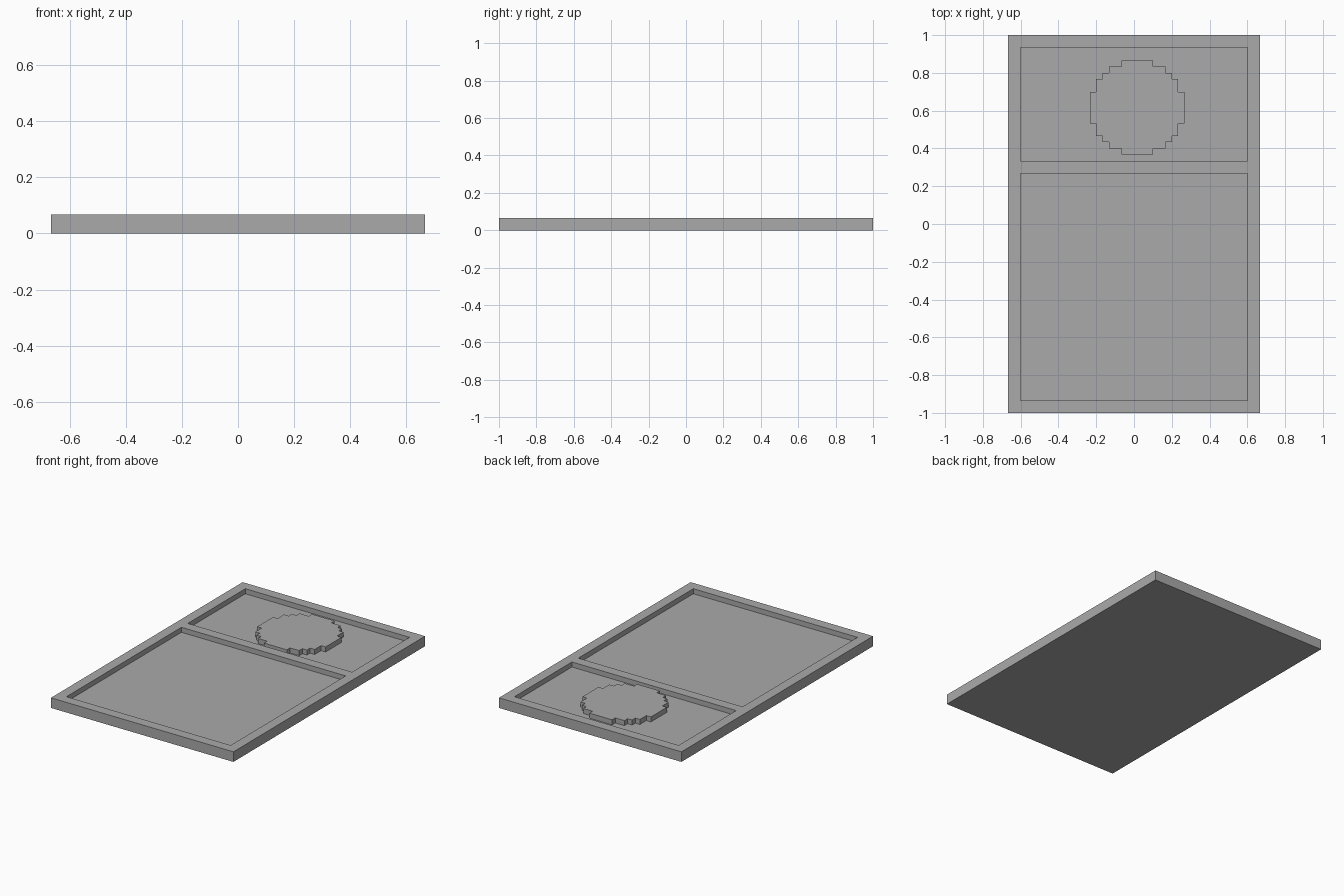
import bpy
import bmesh
from math import isqrt
from mathutils import Vector

cube = bpy.data.objects.get("Cube")
if cube:
    bpy.data.objects.remove(cube, do_unlink=True)

U = 1 / 30                      # one layout step
HALF_X, HALF_Y, HEIGHT = 20, 30, 2
RIM = 2                         # border width
FLOOR = 1                       # height of the recessed floors
DIVIDER = (8, 10)               # bar between the two recesses

grey = bpy.data.materials.new("plain grey")
grey.use_nodes = True
colour = (0.4, 0.4, 0.4, 1)
grey.diffuse_color = colour
grey.node_tree.nodes["Principled BSDF"].inputs["Base Color"].default_value = colour


def add_object(name, bm):
    bmesh.ops.scale(bm, vec=(U, U, U), verts=bm.verts)
    bmesh.ops.recalc_face_normals(bm, faces=bm.faces)
    mesh = bpy.data.meshes.new(name)
    bm.to_mesh(mesh)
    bm.free()
    mesh.materials.append(grey)
    obj = bpy.data.objects.new(name, mesh)
    bpy.context.collection.objects.link(obj)
    return obj


# Tray: a slab whose top is cut along the rim and divider, then sunk
bm = bmesh.new()
bmesh.ops.create_cube(bm, size=1)
for v in bm.verts:
    v.co = (v.co.x * 2 * HALF_X, v.co.y * 2 * HALF_Y, (v.co.z + 0.5) * HEIGHT)
in_x, in_y = HALF_X - RIM, HALF_Y - RIM
cuts = [(x, Vector((1, 0, 0))) for x in (-in_x, in_x)]
cuts += [(y, Vector((0, 1, 0))) for y in (-in_y, *DIVIDER, in_y)]
for offset, axis in cuts:
    bmesh.ops.bisect_plane(bm, geom=bm.verts[:] + bm.edges[:] + bm.faces[:],
                           plane_co=axis * offset, plane_no=axis)
pockets = []
for f in bm.faces:
    c = f.calc_center_median()
    if (f.normal.z > 0.5 and abs(c.x) < in_x and abs(c.y) < in_y
            and not DIVIDER[0] < c.y < DIVIDER[1]):
        pockets.append(f)
sunk = bmesh.ops.extrude_discrete_faces(bm, faces=pockets)["faces"]
bmesh.ops.translate(bm, vec=(0, 0, FLOOR - HEIGHT),
                    verts=list({v for f in sunk for v in f.verts}))
bmesh.ops.dissolve_limit(bm, angle_limit=0.01, verts=bm.verts, edges=bm.edges)
add_object("tray", bm)

# Stepped disc: a circle rounded to whole layout steps, flush with the rim
RADIUS = 7
CENTRE = (0.5, 18.5)
right = []
for row in range(-RADIUS, RADIUS + 1):
    half = isqrt(RADIUS * (RADIUS + 1) - row * row) + 0.5
    right += [(half, row - 0.5), (half, row + 0.5)]
outline = right + [(-x, y) for x, y in reversed(right)]
# Drop repeated points and those in the middle of a straight run
outline = [p for i, p in enumerate(outline)
           if not any(outline[i - 1][k] == p[k] == outline[(i + 1) % len(outline)][k]
                      for k in (0, 1))]
outline = list(dict.fromkeys(outline))
bm = bmesh.new()
base = bm.faces.new([bm.verts.new((CENTRE[0] + x, CENTRE[1] + y, FLOOR))
                     for x, y in outline])
top = bmesh.ops.extrude_face_region(bm, geom=[base], use_keep_orig=True)["geom"]
bmesh.ops.translate(bm, vec=(0, 0, HEIGHT - FLOOR),
                    verts=[e for e in top if isinstance(e, bmesh.types.BMVert)])
add_object("stepped_disc", bm)
